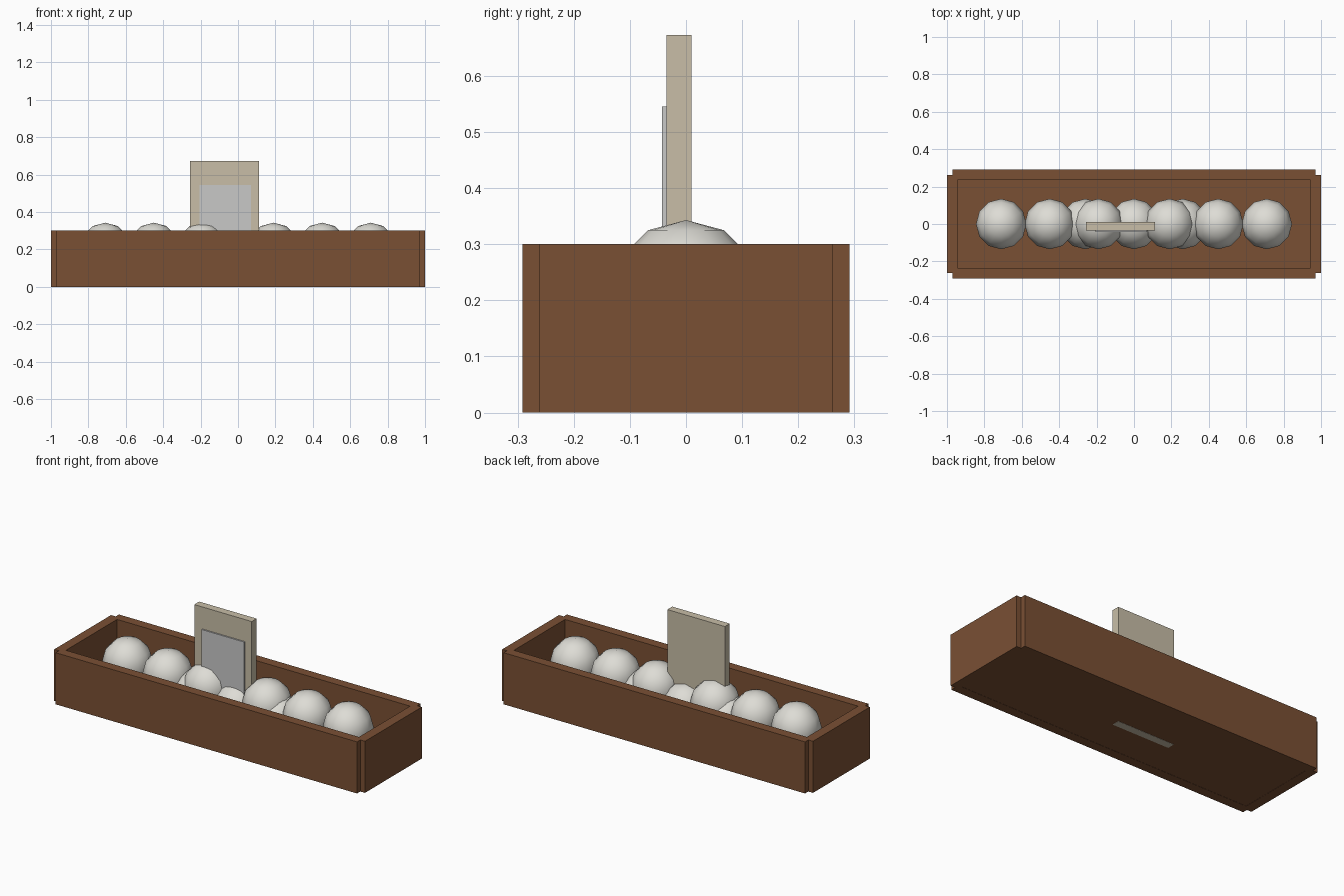
import bpy, bmesh
from mathutils import Matrix

if "Cube" in bpy.data.objects:
    bpy.data.objects.remove(bpy.data.objects["Cube"])


def material(name, rgb):
    m = bpy.data.materials.new(name)
    m.diffuse_color = (*rgb, 1)
    m.use_nodes = True
    m.node_tree.nodes["Principled BSDF"].inputs["Base Color"].default_value = m.diffuse_color
    return m


brown = material("brown wood", (0.195, 0.08, 0.034))
tan = material("pale tan board", (0.578, 0.515, 0.39))
grey = material("light grey panel", (0.58, 0.58, 0.575))
white = material("off white", (0.73, 0.72, 0.67))


def add_object(name, bm, mat):
    me = bpy.data.meshes.new(name)
    bm.to_mesh(me)
    bm.free()
    me.materials.append(mat)
    ob = bpy.data.objects.new(name, me)
    bpy.context.collection.objects.link(ob)
    return ob


def box(name, x, y, z, mat):
    """Box from (min, max) pairs."""
    bm = bmesh.new()
    size = [b - a for a, b in (x, y, z)]
    mid = [(a + b) / 2 for a, b in (x, y, z)]
    bmesh.ops.create_cube(bm, size=1, matrix=Matrix.Translation(mid) @ Matrix.Diagonal((*size, 1)))
    return add_object(name, bm, mat)


def ball(name, x, z, radius=0.135):
    bm = bmesh.new()
    bmesh.ops.create_uvsphere(bm, u_segments=12, v_segments=6, radius=radius)
    for f in bm.faces:
        f.smooth = True
    ob = add_object(name, bm, white)
    ob.location = (x, 0, z)


# Planter box: long walls, end walls and floor
box("front_wall", (-0.97, 0.97), (-0.291, -0.235), (0, 0.3), brown)
box("back_wall", (-0.97, 0.97), (0.235, 0.291), (0, 0.3), brown)
box("left_wall", (-1, -0.943), (-0.261, 0.261), (0, 0.3), brown)
box("right_wall", (0.943, 1), (-0.261, 0.261), (0, 0.3), brown)
box("floor", (-0.95, 0.95), (-0.24, 0.24), (0.001, 0.045), brown)

# Upper and lower rows of balls
for i, x in enumerate((-0.71, -0.45, -0.19, 0.19, 0.45, 0.71)):
    ball(f"upper_ball_{i + 1}", x, 0.208)
for i, x in enumerate((-0.26, 0, 0.26)):
    ball(f"lower_ball_{i + 1}", x, 0.137)

# Upright board with a thin panel on its front
box("sign_board", (-0.257, 0.113), (-0.035, 0.01), (0, 0.673), tan)
box("sign_panel", (-0.205, 0.07), (-0.043, -0.035), (0.13, 0.545), grey)
